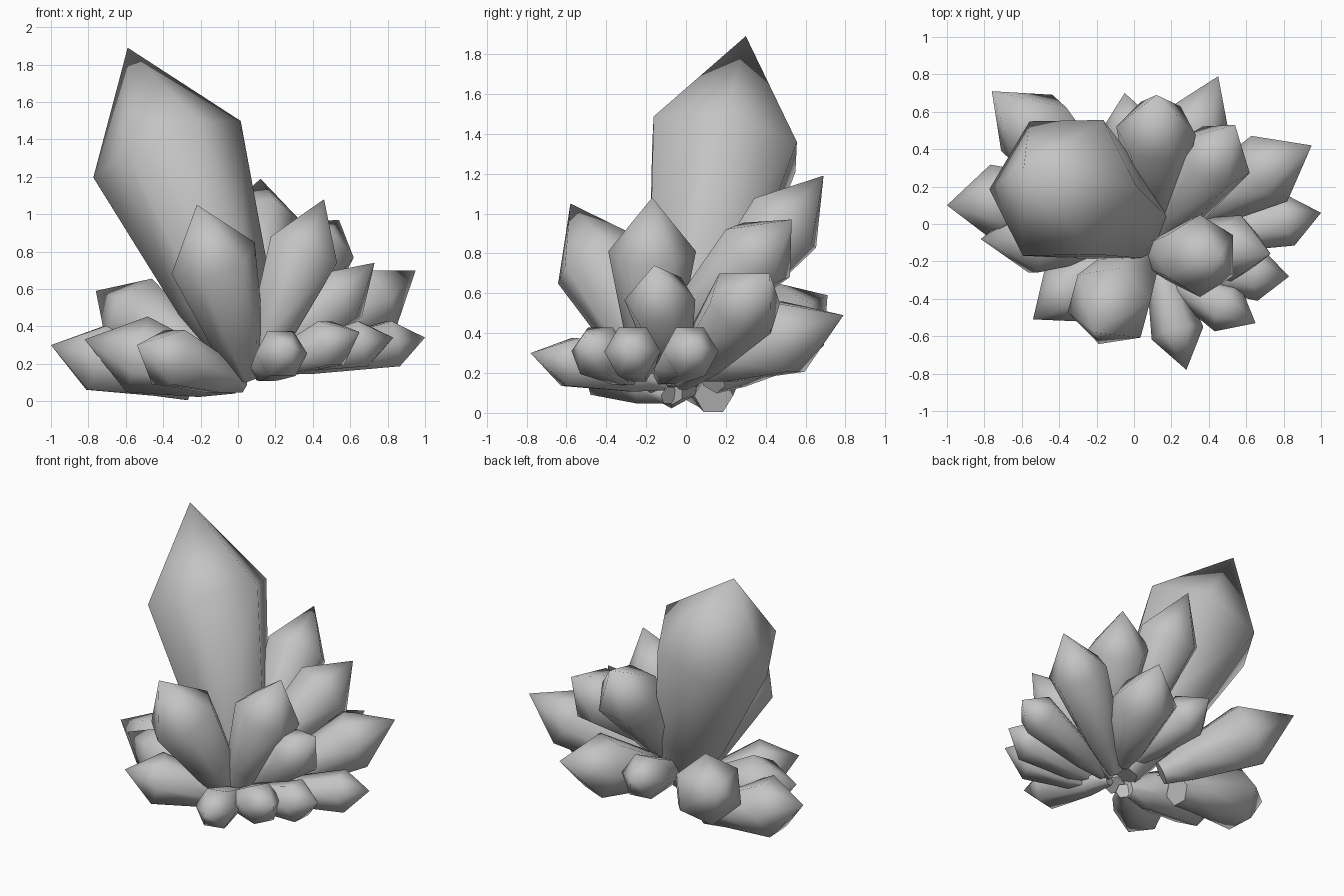
import bpy, bmesh, math
from mathutils import Vector

cube = bpy.data.objects.get("Cube")
if cube:
    bpy.data.objects.remove(cube, do_unlink=True)

# One grey stone colour for the whole cluster
stone = bpy.data.materials.new("grey_stone")
stone.use_nodes = True
GREY = (0.55, 0.55, 0.55, 1)
stone.diffuse_color = GREY
stone.node_tree.nodes["Principled BSDF"].inputs["Base Color"].default_value = GREY

Y, Z = Vector((0, 1, 0)), Vector((0, 0, 1))
SIDES = 6


def crystal(name, root, tip, radius, shoulder=0.71, side_ref=Z, twist=0, root_width=0.28):
    """Hexagonal crystal growing from its root, widest at its shoulder."""
    root, tip = Vector(root), Vector(tip)
    axis = tip - root
    u = axis.cross(side_ref).normalized()
    v = axis.normalized().cross(u)
    bm = bmesh.new()
    rings = []
    # Root end, swelling body and shoulder
    for along, width in ((0.05, root_width), (0.36, 0.62), (1.0, 1.0)):
        centre = root + axis * (along * shoulder)
        ring = []
        for i in range(SIDES):
            a = math.tau * i / SIDES + math.radians(twist)
            ring.append(bm.verts.new(centre + (u * math.cos(a) + v * math.sin(a)) * radius * width))
        rings.append(ring)
    apex = bm.verts.new(tip)
    bm.faces.new(rings[0])
    for i in range(SIDES):
        j = (i + 1) % SIDES
        for low, high in zip(rings, rings[1:]):
            bm.faces.new((low[i], low[j], high[j], high[i]))
        bm.faces.new((rings[-1][i], rings[-1][j], apex))
    bmesh.ops.recalc_face_normals(bm, faces=bm.faces)
    # Soft body, crisp root end
    for face in bm.faces:
        face.smooth = len(face.verts) < SIDES
    for edge in bm.edges:
        edge.smooth = all(f.smooth for f in edge.link_faces)
    mesh = bpy.data.meshes.new(name)
    bm.to_mesh(mesh)
    bm.free()
    mesh.materials.append(stone)
    obj = bpy.data.objects.new(name, mesh)
    bpy.context.collection.objects.link(obj)


# Tall crystals
crystal("main_crystal", (0.10, -0.05, 0.11), (-0.59, 0.30, 1.89), 0.422, 0.695, Y, 1)
crystal("front_tall_crystal", (0.07, -0.11, 0.10), (-0.22, -0.58, 1.05), 0.24, 0.70, Y, 9)
crystal("left_tall_crystal", (0.09, -0.17, 0.15), (0.46, -0.17, 1.08), 0.22)
crystal("back_tall_crystal", (0.11, -0.08, 0.24), (0.12, 0.69, 1.19), 0.215, 0.75, Y, -8)
crystal("back_left_tall_crystal", (0.12, -0.12, 0.32), (0.54, 0.53, 0.97), 0.21, 0.74, Z, 12)

# Middle crystals
crystal("left_middle_crystal", (0.09, -0.06, 0.14), (0.73, -0.16, 0.74), 0.18)
crystal("left_rear_middle_crystal", (0.11, -0.04, 0.14), (0.95, 0.42, 0.70), 0.20, 0.73)
crystal("back_left_low_crystal", (0.11, 0.0, 0.20), (0.45, 0.79, 0.49), 0.215, 0.63)
crystal("back_low_crystal", (0.05, 0, 0.24), (-0.05, 0.70, 0.46), 0.155, 0.74)
crystal("back_right_crystal", (-0.10, 0.11, 0.16), (-0.76, 0.71, 0.59), 0.235, 0.66, Z, 30, 0.36)

# Low crystals on the right
crystal("right_low_crystal", (-0.22, 0.14, 0.08), (-1.0, 0.10, 0.30), 0.205, 0.69, Z, 0, 0.48)
crystal("right_front_low_crystal", (0.03, -0.07, 0.09), (-0.82, -0.08, 0.33), 0.21, 0.67, Z, 30)
crystal("front_right_low_crystal", (0.04, -0.07, 0.08), (-0.54, -0.51, 0.30), 0.175)

# Small crystals fanned along the front and left
fan = (
    ((0.11, -0.08, 0.14), (0.28, -0.78, 0.30), 0.72),
    ((0.11, -0.24, 0.16), (0.65, -0.53, 0.37), 0.72),
    ((0.10, -0.23, 0.19), (0.83, -0.28, 0.34), 0.78),
    ((0.10, -0.13, 0.17), (1.0, 0.06, 0.34), 0.81),
)
for n, (root, tip, shoulder) in enumerate(fan, 1):
    crystal("small_fan_crystal_%d" % n, root, tip, 0.142, shoulder)
